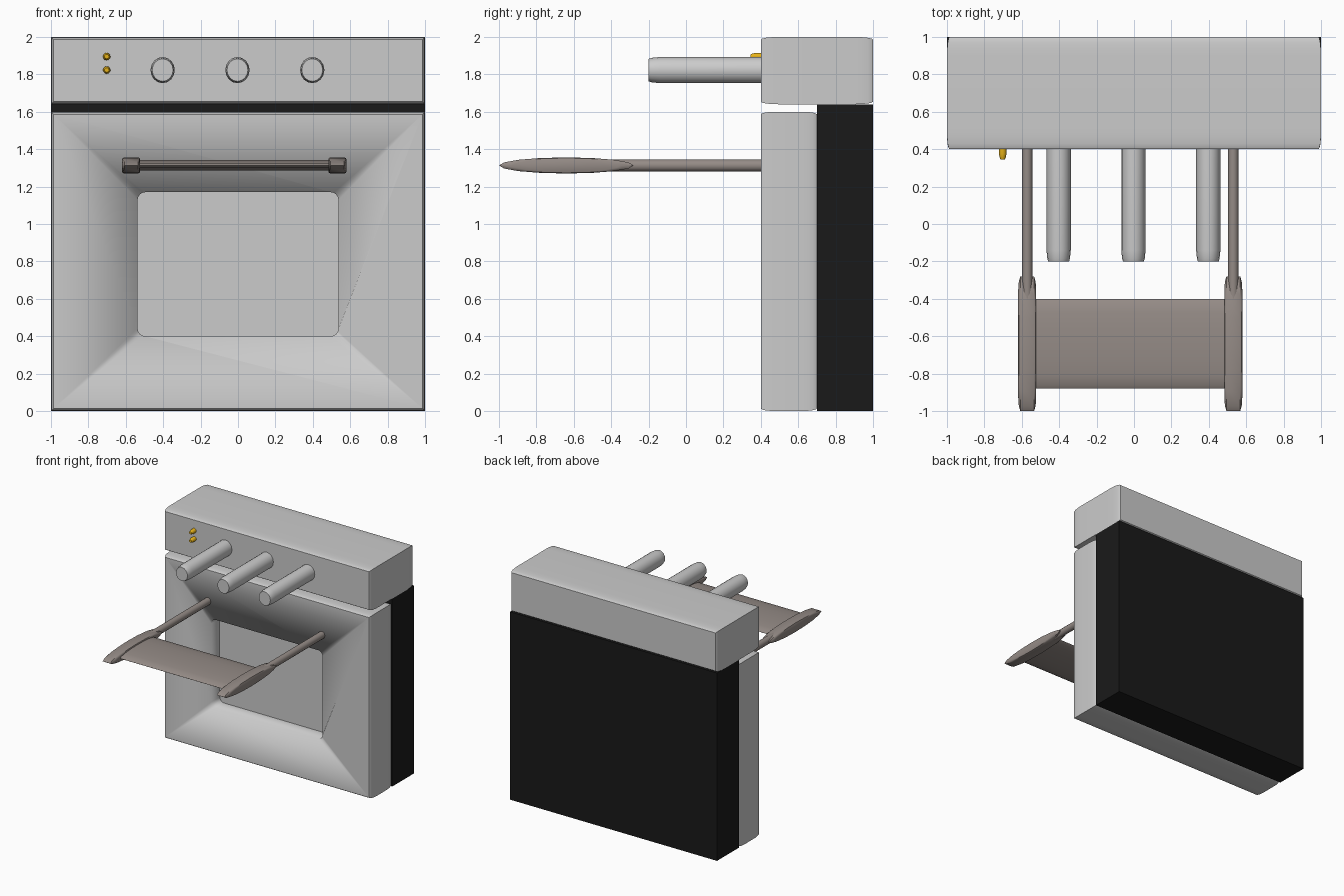
import bpy, bmesh, math

if "Cube" in bpy.data.objects:
    bpy.data.objects.remove(bpy.data.objects["Cube"])


def material(name, rgb):
    m = bpy.data.materials.new(name)
    m.diffuse_color = (*rgb, 1)
    m.use_nodes = True
    m.node_tree.nodes["Principled BSDF"].inputs["Base Color"].default_value = m.diffuse_color
    return m


black = material("black_enamel", (0.01, 0.01, 0.01))
bronze = material("dark_bronze", (0.30, 0.26, 0.24))
amber = material("amber", (0.8, 0.45, 0.01))


def loft(name, rings, mat=None, angle=35):
    """Skin a list of matching closed rings and cap both ends."""
    bm = bmesh.new()
    loops = [[bm.verts.new(p) for p in ring] for ring in rings]
    n = len(loops[0])
    for a, b in zip(loops, loops[1:]):
        for i in range(n):
            j = (i + 1) % n
            bm.faces.new((a[i], a[j], b[j], b[i]))
    bm.faces.new(loops[0])
    bm.faces.new(loops[-1])
    bmesh.ops.recalc_face_normals(bm, faces=bm.faces)
    mesh = bpy.data.meshes.new(name)
    bm.to_mesh(mesh)
    bm.free()
    ob = bpy.data.objects.new(name, mesh)
    bpy.context.collection.objects.link(ob)
    if mat:
        mesh.materials.append(mat)
    bpy.ops.object.select_all(action='DESELECT')
    bpy.context.view_layer.objects.active = ob
    ob.select_set(True)
    bpy.ops.object.shade_smooth_by_angle(angle=math.radians(angle))
    return ob


def slab(name, y0, y1, z0, z1, depth, inset, mat=None):
    """Full width block whose edges roll inward at front and back."""
    steps = [math.pi / 2 * k / 4 for k in range(5)] if inset else [0]
    front = [(y0 + depth * (1 - math.cos(t)), inset * (1 - math.sin(t))) for t in steps]
    back = [(y0 + y1 - y, i) for y, i in reversed(front)]
    rings = [[(-1 + i, y, z0 + i), (1 - i, y, z0 + i), (1 - i, y, z1 - i), (-1 + i, y, z1 - i)]
             for y, i in front + back]
    return loft(name, rings, mat)


def round_y(name, x, z, rx, rz, profile, sides, mat=None):
    """Oval rod along y; profile holds (y, scale) pairs."""
    rings = [[(x + rx * s * math.cos(2 * math.pi * k / sides), y,
               z + rz * s * math.sin(2 * math.pi * k / sides)) for k in range(sides)]
             for y, s in profile]
    return loft(name, rings, mat)


def round_x(name, y, z, ry, rz, profile, sides, mat=None):
    """Oval rod along x; profile holds (x, scale) pairs."""
    rings = [[(x, y + ry * s * math.cos(2 * math.pi * k / sides),
               z + rz * s * math.sin(2 * math.pi * k / sides)) for k in range(sides)]
             for x, s in profile]
    return loft(name, rings, mat)


# Oven body, control panel and door
slab("oven_body", 0.7, 1.0, 0, 1.64, 0, 0, black)
slab("control_panel", 0.4, 1.0, 1.64, 2.0, 0.1, 0.014)
door = slab("oven_door", 0.4, 0.7, 0, 1.6, 0.08, 0.014)

# Rounded window recess cut into the door
outline = []
for quarter, (sx, sz) in enumerate([(1, 1), (-1, 1), (-1, -1), (1, -1)]):
    for k in range(5):
        a = math.pi / 2 * (quarter + k / 4)
        outline.append((sx * 0.495 + 0.042 * math.cos(a), 0.785 + sz * 0.343 + 0.042 * math.sin(a)))
cutter = loft("window_cutter", [[(x, y, z) for x, z in outline] for y in (0.3, 0.515)])
cutter.hide_render = True
cut = door.modifiers.new("window", 'BOOLEAN')
cut.operation = 'DIFFERENCE'
cut.solver = 'EXACT'
cut.object = cutter
bpy.context.view_layer.objects.active = door
bpy.ops.object.modifier_apply(modifier=cut.name)
bpy.data.objects.remove(cutter, do_unlink=True)

# Control knobs
for i, x in enumerate((-0.403, -0.003, 0.397)):
    round_y(f"knob_{i + 1}", x, 1.823, 0.065, 0.07,
            [(-0.2, 0.86), (-0.185, 0.93), (-0.14, 1), (0.42, 1)], 16)

# Indicator lights
for i, z in enumerate((1.823, 1.895)):
    round_y(f"indicator_light_{i + 1}", -0.702, z, 0.02, 0.02,
            [(0.345, 0.6), (0.355, 0.8), (0.375, 1), (0.41, 1)], 12, amber)

# Door handle: wide flat bar, lens-shaped end caps and long stalks
round_x("handle_bar", -0.64, 1.314, 0.24, 0.029, [(-0.55, 1), (0.51, 1)], 16, bronze)
for side, x in (("left", -0.571), ("right", 0.531)):
    round_x(f"handle_cap_{side}", -0.64, 1.313, 0.36, 0.043,
            [(x + dx, s) for dx, s in ((-0.048, 0.8), (-0.045, 0.92), (-0.037, 1),
                                       (0.037, 1), (0.045, 0.92), (0.048, 0.8))], 16, bronze)
    round_y(f"handle_stalk_{side}", x, 1.313, 0.029, 0.032, [(-0.5, 0.8), (-0.4, 1), (0.42, 1)], 12, bronze)
